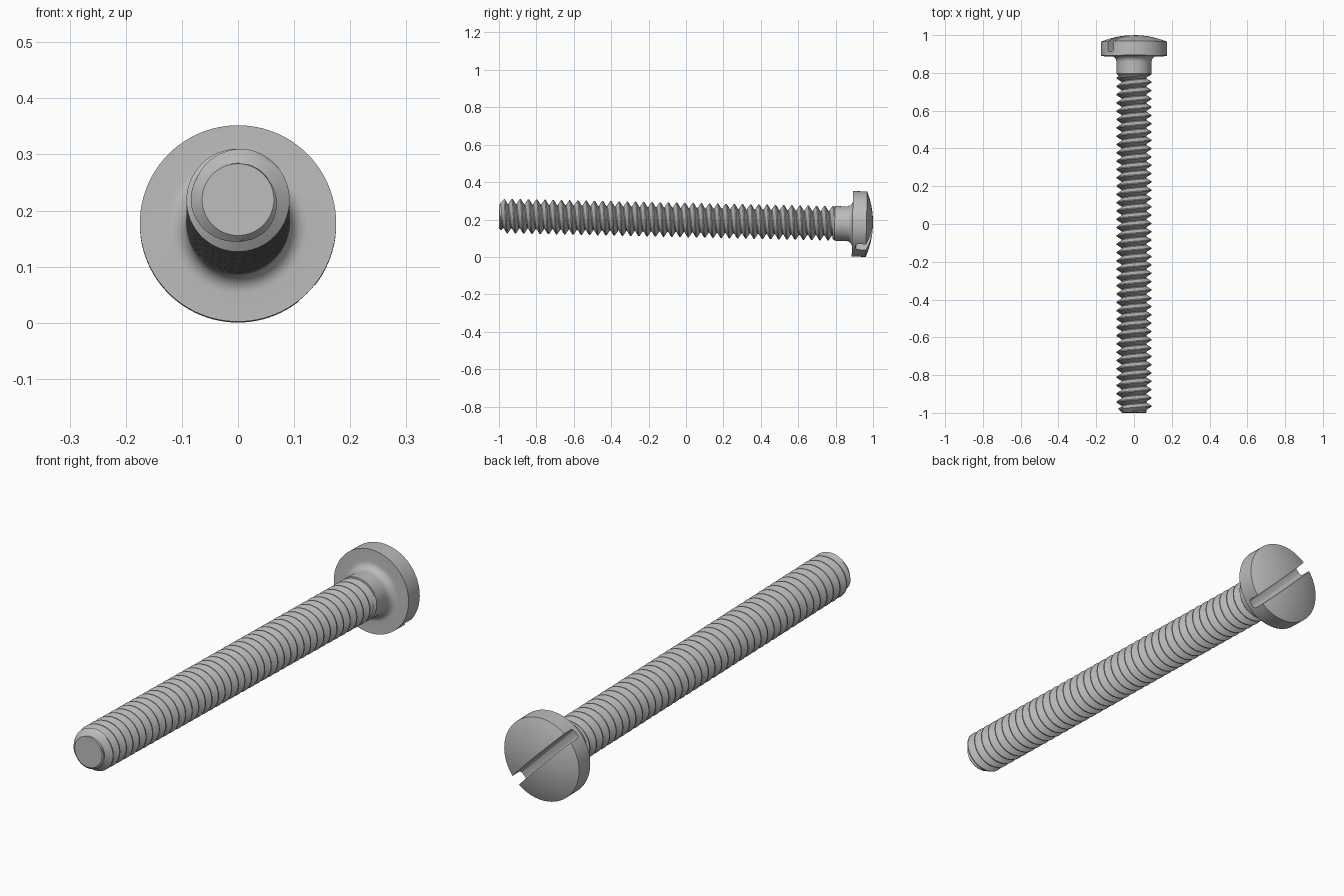
import bpy, bmesh
from math import sin, cos, pi, tau, sqrt, radians
from mathutils import Matrix

if "Cube" in bpy.data.objects:
    bpy.data.objects.remove(bpy.data.objects["Cube"])

STEEL = (0.5, 0.5, 0.5, 1)
ROOT, CREST, PITCH = 0.065, 0.092, 0.044
TIP, THREAD_END = -1.0, 0.795
HEAD_R, HEAD_BASE, RIM, TOP = 0.175, 0.89, 0.965, 1.0
TILT = Matrix.Translation((0, 0, 0.197)) @ Matrix.Rotation(-0.0225, 4, "X")

steel = bpy.data.materials.new("grey steel")
steel.use_nodes = True
steel.diffuse_color = STEEL
steel.node_tree.nodes["Principled BSDF"].inputs["Base Color"].default_value = STEEL


def lathe(name, count, segments, point):
    """Skin a grid around the y axis; point(i, angle) gives (y, radius)."""
    bm = bmesh.new()
    rows = []
    for i in range(count):
        row = []
        for j in range(segments + 1):
            a = tau * j / segments
            y, r = point(i, a)
            row.append(bm.verts.new((r * sin(a), y, r * cos(a))))
        rows.append(row)
    for low, high in zip(rows, rows[1:]):
        for j in range(segments):
            bm.faces.new((low[j], low[j + 1], high[j + 1], high[j]))
    bmesh.ops.remove_doubles(bm, verts=bm.verts, dist=1e-5)
    bmesh.ops.holes_fill(bm, edges=[e for e in bm.edges if e.is_boundary], sides=0)
    bmesh.ops.recalc_face_normals(bm, faces=bm.faces)
    mesh = bpy.data.meshes.new(name)
    bm.to_mesh(mesh)
    bm.free()
    obj = bpy.data.objects.new(name, mesh)
    mesh.materials.append(steel)
    bpy.context.collection.objects.link(obj)
    return obj


def select(obj):
    bpy.ops.object.select_all(action="DESELECT")
    obj.select_set(True)
    bpy.context.view_layer.objects.active = obj


# Threaded rod: one helical tooth profile, cut by a chamfer cone at the tip
TOOTH = [(0, 0), (0.1, 0), (0.24, 0.36), (0.37, 0.7), (0.49, 1),
         (0.61, 1), (0.73, 0.7), (0.86, 0.36)]
turns = int((THREAD_END - TIP) / PITCH) + 3


def thread_point(i, a):
    turn, k = divmod(i, len(TOOTH))
    frac, height = TOOTH[k]
    y = TIP + PITCH * (turn - 1 + frac + a / tau)
    if y >= THREAD_END:
        return THREAD_END, ROOT
    y = max(y, TIP)
    return y, min(ROOT + (CREST - ROOT) * height, 0.064 + y - TIP)


rod = lathe("threaded_rod", turns * len(TOOTH), 64, thread_point)

# Plain neck, fillet, flat rim and domed head in one profile
FILLET = 0.032
profile = [(0.785, 0.0), (0.785, 0.083), (0.795, 0.0925)]
for k in range(9):
    a = pi / 2 * k / 8
    profile.append((HEAD_BASE - FILLET * (1 - sin(a)),
                    0.0925 + FILLET * (1 - cos(a))))
profile += [(HEAD_BASE, HEAD_R), (RIM, HEAD_R)]
dome = (HEAD_R ** 2 + (TOP - RIM) ** 2) / (2 * (TOP - RIM))
for k in range(1, 13):
    r = HEAD_R * (1 - k / 12)
    profile.append((TOP - dome + sqrt(dome ** 2 - r ** 2), r))
head = lathe("slotted_head", len(profile), 96, lambda i, a: profile[i])

# Diagonal driver slot with a softly rounded floor
bpy.ops.mesh.primitive_cube_add(size=1)
cutter = bpy.context.object
cutter.name = "slot_cutter"
cutter.hide_render = True
cutter.data.materials.append(steel)
cutter.data.transform(Matrix.Translation((0, 0.985, 0))
                      @ Matrix.Rotation(radians(45), 4, "Y")
                      @ Matrix.Diagonal((0.5, 0.15, 0.042, 1)))
bevel = cutter.modifiers.new("round", "BEVEL")
bevel.width, bevel.segments = 0.012, 4
cut = head.modifiers.new("slot", "BOOLEAN")
cut.operation, cut.solver, cut.object = "DIFFERENCE", "EXACT", cutter
select(head)
bpy.ops.object.modifier_apply(modifier=cut.name)
bpy.data.objects.remove(cutter)

# The screw rests on its head rim, slightly tilted
for obj in (rod, head):
    obj.data.transform(TILT)
    select(obj)
    bpy.ops.object.shade_smooth_by_angle(angle=radians(30))
